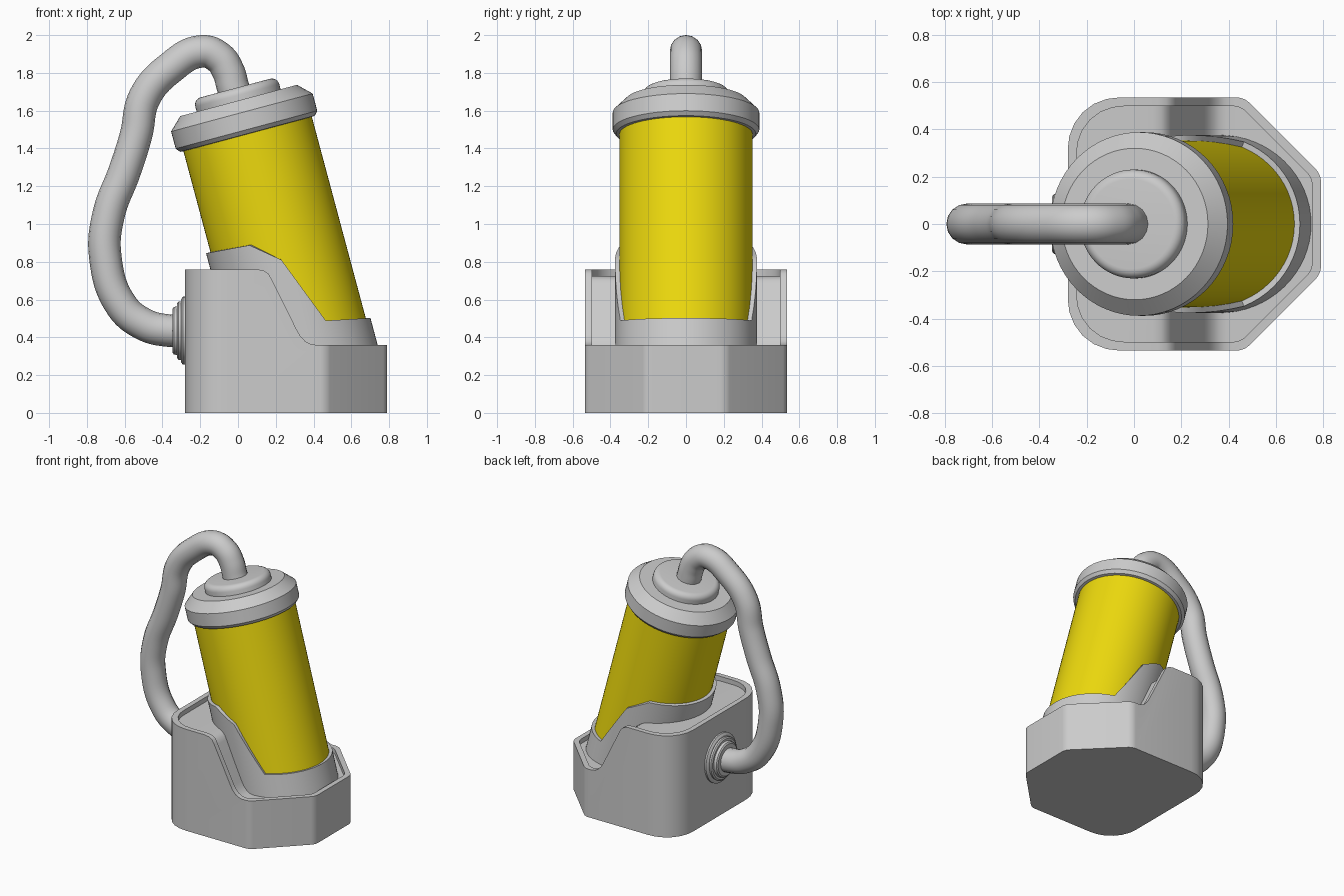
import bpy, bmesh, math
from mathutils import Vector, Matrix

if "Cube" in bpy.data.objects:
    bpy.data.objects.remove(bpy.data.objects["Cube"])


def finish(name, bm, matrix=None, angle=30):
    bmesh.ops.recalc_face_normals(bm, faces=bm.faces)
    me = bpy.data.meshes.new(name)
    bm.to_mesh(me)
    bm.free()
    ob = bpy.data.objects.new(name, me)
    bpy.context.collection.objects.link(ob)
    if matrix:
        me.transform(matrix)
    smooth(ob, angle)
    return ob


def smooth(ob, angle=30):
    bpy.ops.object.select_all(action='DESELECT')
    ob.select_set(True)
    bpy.context.view_layer.objects.active = ob
    bpy.ops.object.shade_smooth_by_angle(angle=math.radians(angle))


def prism(name, pts, vec):
    bm = bmesh.new()
    face = bm.faces.new([bm.verts.new(p) for p in pts])
    ext = bmesh.ops.extrude_face_region(bm, geom=[face])
    bmesh.ops.translate(bm, vec=vec, verts=[v for v in ext['geom'] if isinstance(v, bmesh.types.BMVert)])
    if not any(face in e.link_faces for e in bm.edges):
        bm.faces.new([v for v in bm.verts][:len(pts)])
    return finish(name, bm)


def lathe(name, profile, matrix, n=64, angle=30):
    bm = bmesh.new()
    rings = [[bm.verts.new((r * math.cos(2 * math.pi * i / n), r * math.sin(2 * math.pi * i / n), t))
              for i in range(n)] for r, t in profile]
    for a, b in zip(rings, rings[1:]):
        for i in range(n):
            j = (i + 1) % n
            bm.faces.new((a[i], a[j], b[j], b[i]))
    bm.faces.new(rings[0])
    bm.faces.new(rings[-1])
    return finish(name, bm, matrix, angle)


def boolean(ob, cutter, op):
    mod = ob.modifiers.new('cut', 'BOOLEAN')
    mod.object, mod.operation, mod.solver = cutter, op, 'EXACT'
    bpy.context.view_layer.objects.active = ob
    bpy.ops.object.modifier_apply(modifier=mod.name)
    bpy.data.objects.remove(cutter)


def fillet(corners, seg):
    # round each convex corner (x, y, r) with a quadratic arc
    out = []
    for k, (x, y, r) in enumerate(corners):
        p = Vector((x, y))
        a = p + (Vector(corners[k - 1][:2]) - p).normalized() * r
        b = p + (Vector(corners[(k + 1) % len(corners)][:2]) - p).normalized() * r
        w = 0.75
        for s in range(seg + 1):
            t = s / seg
            c = (1 - t) ** 2, 2 * w * t * (1 - t), t * t
            out.append((a * c[0] + p * c[1] + b * c[2]) / sum(c))
    return out


def footprint(d):
    half = [(-.28 + d, .535 - d, .22 - d / 2), (.465 - .414 * d, .535 - d, .03), (.79 - d, .21 - .414 * d, .03)]
    return fillet(half + [(x, -y, r) for x, y, r in reversed(half)], 6)


def above_rim(name, dx, dz):
    # everything above the stepped top line of the base
    line = [(-1, .76), (.10, .76), (.135, .754), (.16, .738), (.177, .71), (.31, .442),
            (.328, .41), (.355, .38), (.38, .366), (.41, .36), (1.2, .36)]
    pts = [(x + dx, -1, z + dz) for x, z in line] + [(1.2, -1, 1.5), (-1, -1, 1.5)]
    return prism(name, pts, (0, 2, 0))


# base housing with stepped top and shallow recess inside the rim
base = prism('base_housing', [(p.x, p.y, 0) for p in footprint(0)], (0, 0, .95))
boolean(base, above_rim('rim_cutter', 0, 0), 'DIFFERENCE')
recess = prism('recess_cutter', [(p.x, p.y, .2) for p in footprint(.037)], (0, 0, 1))
boolean(recess, above_rim('recess_top', -.02, -.035), 'INTERSECT')
boolean(base, recess, 'DIFFERENCE')
smooth(base)

# tilted canister frame, origin at the top of the yellow body
tilt = Matrix.Translation((.05, 0, 1.48)) @ Matrix.Rotation(math.radians(-15), 4, 'Y')
body = lathe('canister_body', [(.352, -1.33), (.352, .02)], tilt)
yellow = bpy.data.materials.new('yellow')
yellow.diffuse_color = (.85, .70, .004, 1)
yellow.use_nodes = True
yellow.node_tree.nodes["Principled BSDF"].inputs["Base Color"].default_value = yellow.diffuse_color
body.data.materials.append(yellow)

# cap and the round-edged disc on it
lathe('canister_cap', [(.35, -.004), (.37, -.002), (.388, .02), (.388, .114), (.32, .18)], tilt)
disc = [(.19 + .04 * math.cos(a), .208 + .04 * math.sin(a)) for a in [math.pi / 2 * k / 6 for k in range(7)]]
lathe('cap_disc', [(.23, .17)] + disc, tilt)

# socket sleeve: a ring with a stepped upper edge
def socket_top(v):
    steps = [(-.40, -.555), (-.1435, -.575), (0, -.693), (.1435, -1.065), (.40, -1.118)]
    for (a, ta), (b, tb) in zip(steps, steps[1:]):
        if v <= b:
            return ta + (tb - ta) * (v - a) / (b - a)


bm = bmesh.new()
N = 64
columns = []
for i in range(N):
    a = 2 * math.pi * i / N
    c, s = math.cos(a), math.sin(a)
    t = socket_top(.375 * c)
    columns.append([bm.verts.new((r * c, r * s, z))
                    for r, z in ((.376, -1.32), (.376, t), (.352, t), (.352, -1.32))])
for i in range(N):
    p, q = columns[i], columns[(i + 1) % N]
    for k in range(4):
        m = (k + 1) % 4
        bm.faces.new((p[k], q[k], q[m], p[m]))
finish('socket_sleeve', bm, tilt, 40)

# stepped hose flange on the side wall
side = Matrix.Translation((-.27, 0, .435)) @ Matrix.Rotation(math.radians(-90), 4, 'Y')
lathe('hose_flange', [(.18, 0), (.18, .022), (.165, .032), (.155, .032), (.155, .045), (.145, .052),
                      (.13, .052), (.125, .07), (.115, .077), (.08, .077)], side, 48)

# bent hose from cap to flange
path = [(.01, 1.62), (-.025, 1.72), (-.052, 1.81), (-.10, 1.88), (-.19, 1.914), (-.36, 1.825), (-.495, 1.67),
        (-.54, 1.47), (-.60, 1.28), (-.685, 1.05), (-.703, .83), (-.615, .565), (-.49, .465), (-.38, .437), (-.28, .435)]
cu = bpy.data.curves.new('hose', 'CURVE')
cu.dimensions = '3D'
cu.bevel_depth, cu.bevel_resolution, cu.resolution_u, cu.use_fill_caps = .086, 6, 8, True
sp = cu.splines.new('BEZIER')
sp.bezier_points.add(len(path) - 1)
for bp, (x, z) in zip(sp.bezier_points, path):
    bp.co = (x, 0, z)
    bp.handle_left_type = bp.handle_right_type = 'AUTO'
hose = bpy.data.objects.new('hose', cu)
bpy.context.collection.objects.link(hose)
bpy.ops.object.select_all(action='DESELECT')
hose.select_set(True)
bpy.context.view_layer.objects.active = hose
bpy.ops.object.convert(target='MESH')
smooth(bpy.context.view_layer.objects.active, 40)
